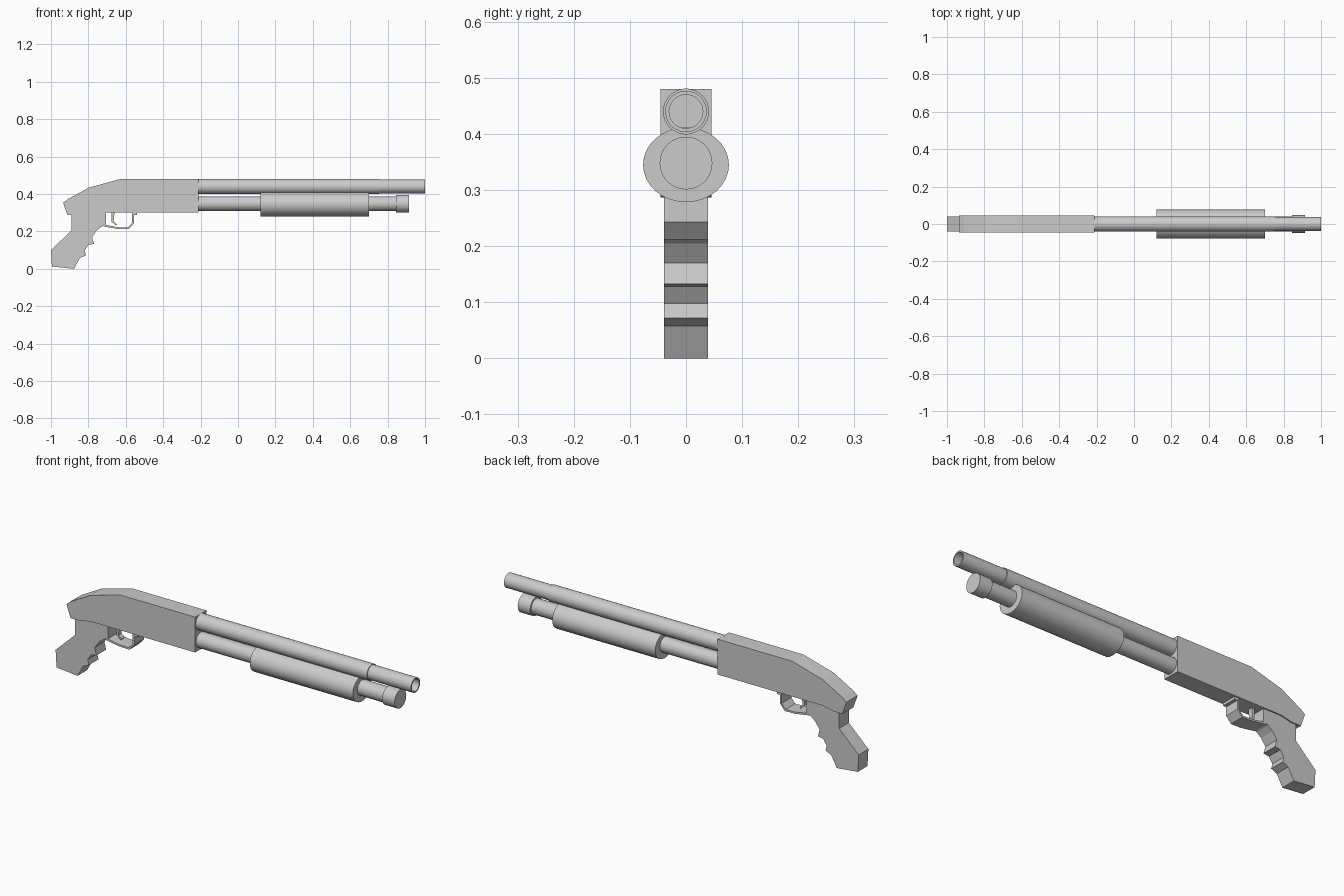
import bpy, bmesh
from math import cos, sin, tau

if "Cube" in bpy.data.objects:
    bpy.data.objects.remove(bpy.data.objects["Cube"])


def finish(name, bm, smooth=False):
    bmesh.ops.recalc_face_normals(bm, faces=bm.faces[:])
    me = bpy.data.meshes.new(name)
    bm.to_mesh(me)
    bm.free()
    ob = bpy.data.objects.new(name, me)
    bpy.context.collection.objects.link(ob)
    if smooth:
        bpy.ops.object.select_all(action='DESELECT')
        bpy.context.view_layer.objects.active = ob
        ob.select_set(True)
        bpy.ops.object.shade_smooth_by_angle(angle=0.6)
    return ob


def slab(name, pts, half):
    """Extrude a side (x, z) outline across y."""
    bm = bmesh.new()
    f = bm.faces.new([bm.verts.new((x, -half, z)) for x, z in pts])
    ext = bmesh.ops.extrude_face_region(bm, geom=[f])['geom']
    bmesh.ops.translate(bm, vec=(0, 2 * half, 0),
                        verts=[v for v in ext if isinstance(v, bmesh.types.BMVert)])
    return finish(name, bm)


def turned(name, z, profile, squash=1.0, n=32):
    """Turn an (x, radius) profile round an axis along x, capping both ends."""
    bm = bmesh.new()
    rings = [[bm.verts.new((x, r * cos(tau * i / n), z + squash * r * sin(tau * i / n)))
              for i in range(n)] for x, r in profile]
    for a, b in zip(rings, rings[1:]):
        for i in range(n):
            j = (i + 1) % n
            bm.faces.new((a[i], a[j], b[j], b[i]))
    bm.faces.new(rings[0])
    bm.faces.new(rings[-1])
    return finish(name, bm, True)


# Receiver body
slab("receiver", [(-0.21, 0.30), (-0.21, 0.48), (-0.63, 0.48), (-0.80, 0.433),
                  (-0.91, 0.372), (-0.935, 0.353), (-0.912, 0.287),
                  (-0.86, 0.287), (-0.80, 0.30)], 0.045)

# Pistol grip with finger grooves
slab("grip", [(-0.89, 0.31), (-0.89, 0.205), (-1.0, 0.10), (-0.995, 0.012),
              (-0.877, 0.0), (-0.845, 0.058), (-0.813, 0.072), (-0.82, 0.098),
              (-0.80, 0.128), (-0.77, 0.133), (-0.78, 0.17), (-0.755, 0.205),
              (-0.73, 0.225), (-0.705, 0.235), (-0.705, 0.31)], 0.039)

# Trigger guard band with its front foot, and the trigger
slab("trigger_guard", [(-0.54, 0.305), (-0.54, 0.287), (-0.557, 0.287), (-0.557, 0.243),
                       (-0.584, 0.212), (-0.64, 0.213), (-0.72, 0.226), (-0.71, 0.235),
                       (-0.64, 0.222), (-0.588, 0.221), (-0.566, 0.246),
                       (-0.566, 0.305)], 0.039)
slab("trigger", [(-0.675, 0.305), (-0.675, 0.25), (-0.652, 0.232),
                 (-0.648, 0.238), (-0.665, 0.254), (-0.66, 0.305)], 0.012)

# Hollow stepped barrel
turned("barrel", 0.44, [(-0.22, 0.041), (0.755, 0.041), (0.755, 0.037), (1.0, 0.037),
                        (1.0, 0.030), (-0.2, 0.030)])

# Magazine tube, its end cap and the sliding fore-end
turned("magazine_tube", 0.348, [(-0.22, 0.039), (0.85, 0.039)])
turned("magazine_cap", 0.348, [(0.845, 0.047), (0.915, 0.047)])
turned("fore_end", 0.345, [(0.12, 0.0765), (0.70, 0.0765)], squash=0.87)
